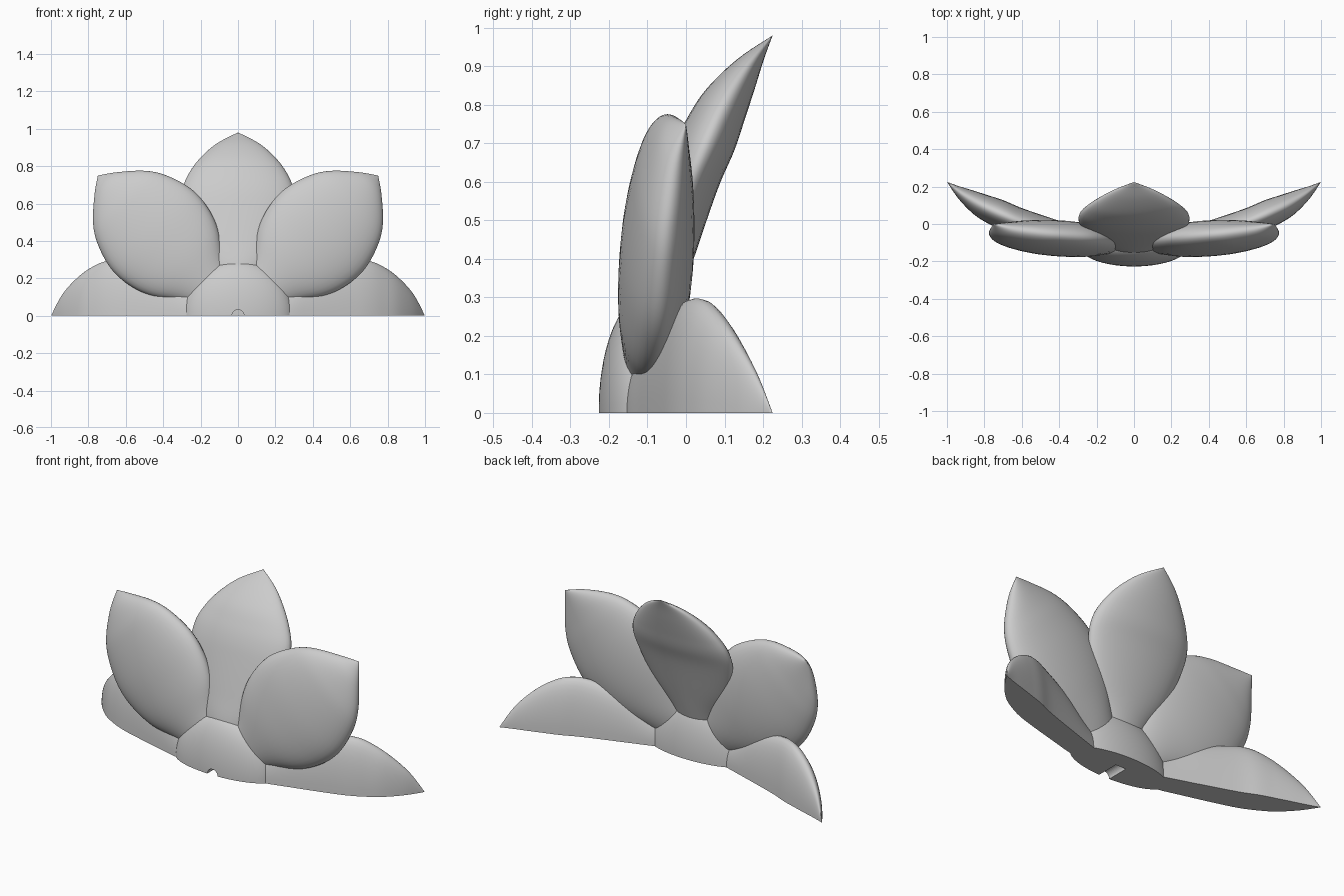
import bpy, bmesh, math

cube = bpy.data.objects.get("Cube")
if cube:
    bpy.data.objects.remove(cube, do_unlink=True)

grey = bpy.data.materials.new("plain_grey")
grey.use_nodes = True
COLOUR = (0.6, 0.6, 0.6, 1)
grey.diffuse_color = COLOUR
grey.node_tree.nodes["Principled BSDF"].inputs["Base Color"].default_value = COLOUR

# Petal stations: distance from the axis, front y, back y, half width
REAR = [(.10, -.16, -.08, .09), (.25, -.157, -.03, .15), (.40, -.12, .02, .235),
        (.58, -.07, .082, .29), (.68, -.038, .125, .294), (.76, 0, .152, .263),
        (.84, .052, .178, .205), (.92, .135, .203, .115), (.98, .225, .225, 0)]
FRONT = [(.10, -.15, -.08, .09), (.25, -.165, -.03, .15), (.40, -.176, .0, .25),
         (.53, -.174, .016, .296), (.66, -.163, .022, .302), (.80, -.14, .019, .26),
         (.90, -.113, .012, .196), (1.0, -.065, .005, .085), (1.06, 0, 0, 0)]
STEPS, SIDES = 6, 40


def smooth_rows(rows):
    """Catmull-Rom interpolation through the stations."""
    out = []
    last = len(rows) - 1
    for i in range(last):
        a, b, c, d = (rows[max(0, min(last, i + k))] for k in (-1, 0, 1, 2))
        for s in range(STEPS):
            t = s / STEPS
            out.append([q + t * (r - p) / 2
                        + t * t * (p - 2.5 * q + 2 * r - w / 2)
                        + t ** 3 * (w - p + 3 * (q - r)) / 2
                        for p, q, r, w in zip(a, b, c, d)])
    return out


def cut_ground(bm):
    """Remove everything below the ground and close the cut flat."""
    geom = bm.verts[:] + bm.edges[:] + bm.faces[:]
    cut = bmesh.ops.bisect_plane(bm, geom=geom, dist=1e-5, plane_co=(0, 0, 0),
                                 plane_no=(0, 0, 1), clear_inner=True)
    edges = [e for e in cut["geom_cut"] if isinstance(e, bmesh.types.BMEdge)]
    if edges:
        bmesh.ops.holes_fill(bm, edges=edges, sides=0)


def finish(name, bm):
    bmesh.ops.recalc_face_normals(bm, faces=bm.faces[:])
    mesh = bpy.data.meshes.new(name)
    bm.to_mesh(mesh)
    bm.free()
    mesh.materials.append(grey)
    ob = bpy.data.objects.new(name, mesh)
    bpy.context.collection.objects.link(ob)
    bpy.ops.object.select_all(action='DESELECT')
    ob.select_set(True)
    bpy.context.view_layer.objects.active = ob
    bpy.ops.object.shade_smooth_by_angle(angle=math.radians(40))
    return ob


def petal(name, rows, degrees, stretch=1):
    """Loft oval sections outward to a pointed tip."""
    bm = bmesh.new()
    ca, sa = math.cos(math.radians(degrees)), math.sin(math.radians(degrees))

    def place(r, y, side):
        r *= stretch
        return bm.verts.new((r * ca - side * sa, y, r * sa + side * ca))

    rings = []
    for r, front, back, half in smooth_rows(rows):
        mid, thick = (front + back) / 2, (back - front) / 2
        angles = [math.tau * k / SIDES for k in range(SIDES)]
        rings.append([place(r, mid + thick * math.sin(a), half * math.cos(a))
                      for a in angles])
    tip = place(rows[-1][0], rows[-1][1], 0)
    bm.faces.new(rings[0])
    for low, high in zip(rings, rings[1:]):
        for k in range(SIDES):
            n = (k + 1) % SIDES
            bm.faces.new((low[k], low[n], high[n], high[k]))
    for k in range(SIDES):
        bm.faces.new((rings[-1][k], rings[-1][(k + 1) % SIDES], tip))
    cut_ground(bm)
    return finish(name, bm)


# Petals: three leaning back, two in front of them
petal("rear_petal_left", REAR, 0, 1.02)
petal("rear_petal_top", REAR, 90)
petal("rear_petal_right", REAR, 180, 1.02)
petal("front_petal_left", FRONT, 45)
petal("front_petal_right", FRONT, 135)

# Flattened dome in the middle
bm = bmesh.new()
bmesh.ops.create_uvsphere(bm, u_segments=64, v_segments=32, radius=1)
for v in bm.verts:
    x, y, z = v.co
    v.co = (x * .295, z * .112 - .115, y * .295)
cut_ground(bm)
hub = finish("flower_centre", bm)

# Small round hole in the dome's front
bpy.ops.mesh.primitive_cylinder_add(vertices=32, radius=.032, depth=.2,
                                    location=(0, -.2, 0), rotation=(math.pi / 2, 0, 0))
cutter = bpy.context.object
cutter.name = "hole_cutter"
cutter.hide_render = True
cutter.hide_set(True)
hole = hub.modifiers.new("hole", 'BOOLEAN')
hole.operation = 'DIFFERENCE'
hole.solver = 'EXACT'
hole.object = cutter
